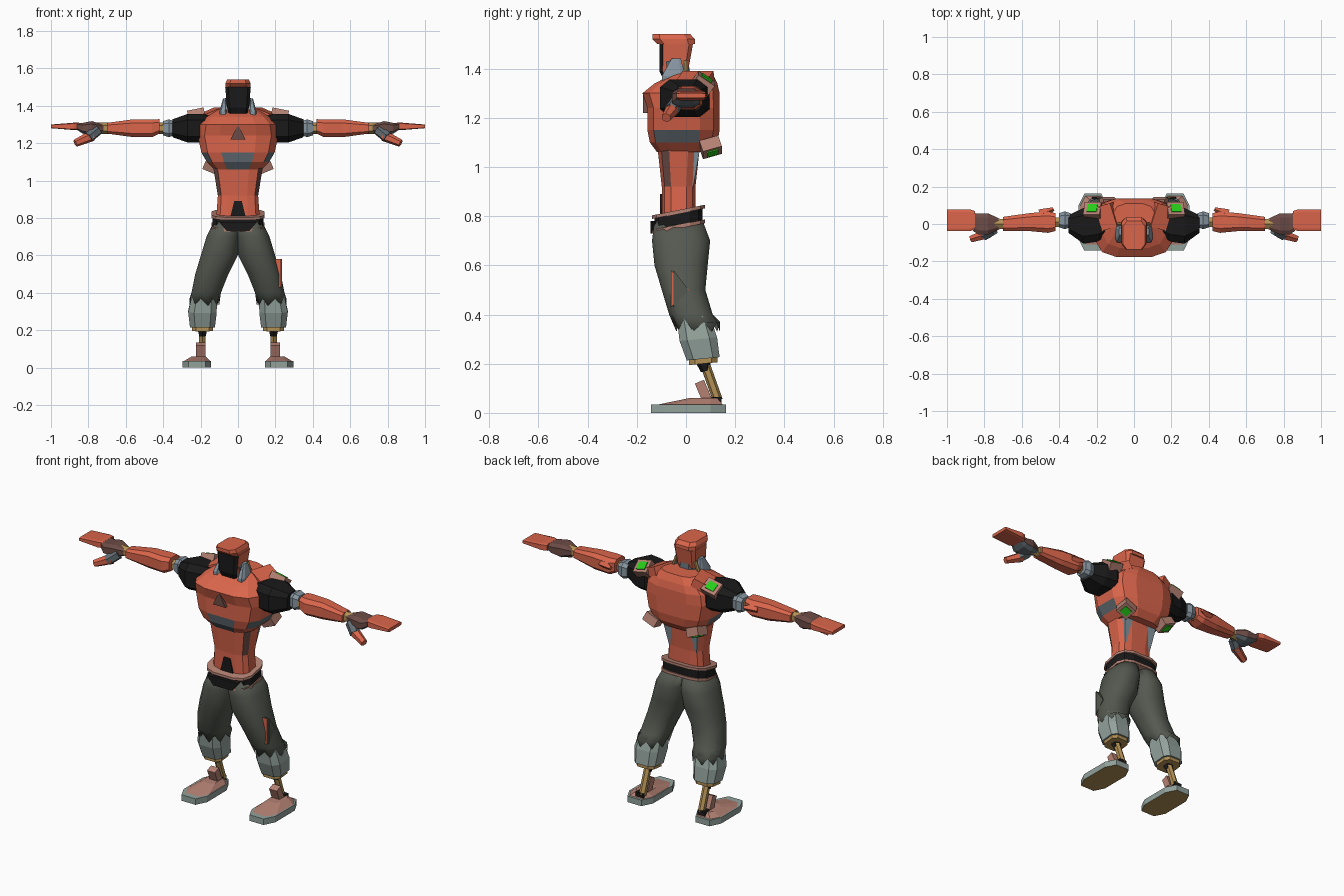
import bpy
import bmesh
from math import sin, cos, pi, copysign
from mathutils import Vector, Matrix, Euler

default_cube = bpy.data.objects.get("Cube")
if default_cube:
    bpy.data.objects.remove(default_cube, do_unlink=True)

PALETTE = {
    "coral": (.7, .13, .07), "black": (.01, .01, .01), "slate": (.12, .15, .17),
    "steel": (.24, .3, .35), "rose": (.46, .22, .17), "dark_rose": (.15, .07, .06),
    "green": (.02, .6, .01), "tan": (.45, .28, .09), "olive": (.09, .1, .08),
    "cloth_grey": (.29, .36, .33),
}
COLOURS = list(PALETTE)
MATERIALS = []
for label, rgb in PALETTE.items():
    material = bpy.data.materials.new(label)
    material.use_nodes = True
    material.diffuse_color = (*rgb, 1)
    shader = material.node_tree.nodes["Principled BSDF"]
    shader.inputs["Base Color"].default_value = (*rgb, 1)
    shader.inputs["Roughness"].default_value = .8
    MATERIALS.append(material)


def finish(bm, name, colour, mirror=False, rule=None, smooth=False):
    """Colour the faces, make the object and mirror it across x if asked."""
    bmesh.ops.recalc_face_normals(bm, faces=bm.faces)
    bm.normal_update()
    for face in bm.faces:
        pick = rule(face.calc_center_median(), face.normal) if rule else None
        face.material_index = COLOURS.index(pick or colour)
        face.smooth = smooth
    mesh = bpy.data.meshes.new(name)
    bm.to_mesh(mesh)
    bm.free()
    for material in MATERIALS:
        mesh.materials.append(material)
    part = bpy.data.objects.new(name, mesh)
    bpy.context.collection.objects.link(part)
    if mirror:
        part.modifiers.new("mirror", "MIRROR")


def bridge(bm, rings):
    """Join neighbouring rings of vertices and cap both ends."""
    count = len(rings[0])
    for low, high in zip(rings, rings[1:]):
        for i in range(count):
            j = (i + 1) % count
            bm.faces.new((low[i], low[j], high[j], high[i]))
    bm.faces.new(rings[0])
    bm.faces.new(rings[-1])


def loft(name, colour, rings, axis="z", sides=8, power=.6, tilt=0, jag=0, **options):
    """Skin rounded-box sections: position, two centres, two radii."""
    bm = bmesh.new()
    loops = []
    for ring in rings:
        position, centre_a, centre_b, radius_a, radius_b = ring
        loop = []
        for i in range(sides):
            angle = (i + .5) * 2 * pi / sides
            u, v = (copysign(abs(t) ** power, t) for t in (sin(angle), cos(angle)))
            a, b = centre_a + radius_a * u, centre_b + radius_b * v
            ragged = jag * (i % 2) if ring is rings[-1] else 0
            along = position + tilt * radius_b * v + ragged
            loop.append(bm.verts.new((a, b, along) if axis == "z" else (along, a, b)))
        loops.append(loop)
    bridge(bm, loops)
    finish(bm, name, colour, **options)


def beam(name, colour, start, end, thick, thin, sides=6):
    """Mirrored pair of tapered rods between two points."""
    bm = bmesh.new()
    start, end = Vector(start), Vector(end)
    turn = (end - start).to_track_quat("Z", "Y").to_matrix().to_4x4()
    bmesh.ops.create_cone(bm, cap_ends=True, segments=sides, radius1=thick, radius2=thin,
                          depth=(end - start).length,
                          matrix=Matrix.Translation((start + end) / 2) @ turn)
    finish(bm, name, colour, mirror=True)


def box(name, colour, centre, size, turn):
    """Mirrored pair of turned boxes."""
    bm = bmesh.new()
    matrix = Matrix.LocRotScale(Vector(centre), Euler(turn), Vector(size))
    bmesh.ops.create_cube(bm, size=1, matrix=matrix)
    finish(bm, name, colour, mirror=True)


def vent(name, centre, size, turn, facing):
    """Mirrored pair of rose boxes with a thin green light on one face."""
    box(name, "rose", centre, size, turn)
    offset = Vector((0, 0, facing * size[2] / 2))
    offset.rotate(Euler(turn))
    light = (size[0] * .6, size[1] * .6, .01)
    box(name + "_light", "green", Vector(centre) + offset, light, turn)


def prism(name, colour, outline, axis, start, end):
    """Extrude a flat outline along x or y."""
    bm = bmesh.new()
    place = (lambda p, d: (d, *p)) if axis == "x" else (lambda p, d: (p[0], d, p[1]))
    bridge(bm, [[bm.verts.new(place(p, d)) for p in outline] for d in (start, end)])
    finish(bm, name, colour)


def badge(name, colour, bottom, top, low_width, top_width, start, end):
    """Symmetric trapezium plate on the front."""
    outline = [(-low_width, bottom), (low_width, bottom), (top_width, top), (-top_width, top)]
    prism(name, colour, outline, "y", start, end)


# Torso
def chest_rule(c, n):
    across = abs(c.x)
    if 1.09 < c.z < 1.16 and c.y < .08 and (across < .08 or across > .16):
        return "slate"
    if c.z < 1.09 and c.y < -.05 and across < .05:
        return "slate"


def waist_rule(c, n):
    if c.z > .9 and abs(c.x) > .09 and c.y < -.05:
        return "dark_rose"


loft("chest", "coral", [
    (1.06, 0, -.01, .13, .11), (1.1, 0, -.01, .17, .14), (1.15, 0, -.01, .2, .15),
    (1.24, 0, -.01, .22, .15), (1.3, 0, -.02, .21, .16), (1.34, 0, 0, .17, .13),
    (1.38, 0, .03, .11, .08)], sides=12, rule=chest_rule)
badge("chest_emblem", "dark_rose", 1.22, 1.29, .04, .005, -.175, -.15)
loft("waist", "coral", [
    (.78, 0, -.03, .12, .07), (.92, 0, -.03, .11, .07), (1.1, 0, -.03, .14, .09)],
    sides=12, rule=waist_rule)
badge("abdomen_panel", "black", .81, .89, .04, .02, -.105, -.08)
loft("back_fins", "steel", [(1.06, .08, .03, .04, .03), (.91, .08, .02, .01, .01)],
     sides=4, mirror=True)
vent("back_vents", (.14, .1, 1.08), (.08, .08, .05), (.3, -.4, 0), -1)
box("collar_ridges", "coral", (.14, .04, 1.35), (.09, .13, .05), (0, .4, -.3))

# Neck and head
loft("neck", "slate", [(1.33, 0, -.03, .06, .06), (1.43, 0, -.03, .04, .04)])
loft("neck_guards", "steel", [(1.31, .07, -.05, .03, .05), (1.37, .08, -.05, .02, .05),
                              (1.44, .07, -.04, .01, .02)], mirror=True)
beam("neck_cables", "tan", (.09, 0, 1.35), (.06, 0, 1.43), .01, .01)


def head_rule(c, n):
    if n.y < -.6 and c.z < 1.5:
        return "black"
    if c.z < 1.42 and abs(n.x) > .6:
        return "steel"


loft("head", "coral", [
    (1.35, 0, -.05, .05, .04), (1.39, 0, -.05, .06, .06), (1.5, 0, -.04, .07, .07)],
    power=.3, rule=head_rule)
loft("cap", "coral", [(1.5, 0, -.04, .07, .08), (1.52, 0, -.05, .07, .09),
                      (1.54, 0, -.06, .06, .08)], power=.5)
box("ear_plates", "slate", (.06, -.05, 1.42), (.02, .06, .03), (.2, 0, 0))

# Arms
loft("shoulders", "black", [
    (.15, 0, 1.28, .07, .07), (.2, 0, 1.28, .1, .08), (.27, -.01, 1.28, .1, .08),
    (.35, 0, 1.28, .05, .05)], axis="x", mirror=True)
vent("shoulder_vents", (.22, .07, 1.34), (.09, .08, .05), (-.6, .2, 0), 1)
loft("elbows", "steel", [(.34, .02, 1.28, .04, .04), (.37, .02, 1.28, .05, .05),
                         (.4, .02, 1.28, .04, .04)], axis="x", mirror=True)
beam("elbow_rods", "tan", (.38, .01, 1.28), (.45, .01, 1.28), .03, .03)
loft("forearms", "coral", [
    (.42, .01, 1.29, .05, .04), (.46, .01, 1.28, .06, .05), (.56, .01, 1.28, .05, .05),
    (.7, 0, 1.28, .04, .03)], axis="x", mirror=True)
beam("elbow_spikes", "coral", (.5, .05, 1.29), (.43, .08, 1.29), .03, .01, sides=4)
beam("wrists", "tan", (.69, 0, 1.28), (.75, 0, 1.28), .03, .03)
loft("hands", "dark_rose", [
    (.72, 0, 1.28, .03, .02), (.78, 0, 1.28, .06, .04), (.83, 0, 1.28, .06, .03),
    (.86, .01, 1.29, .05, .02)],
    axis="x", mirror=True, rule=lambda c, n: "slate" if n.z < -.5 else None)
loft("fingers", "coral", [(.85, .02, 1.29, .05, .02), (.88, .02, 1.29, .06, .02),
                          (1, .02, 1.29, .06, .01)], axis="x", power=.3, mirror=True)
beam("thumb_bases", "slate", (.75, -.03, 1.27), (.8, -.06, 1.23), .03, .03)
beam("thumbs", "coral", (.78, -.05, 1.24), (.87, -.08, 1.2), .03, .02)

# Belt
loft("belt", "black", [(z, 0, -.03, .14, .1) for z in (.76, .82)], sides=12, tilt=.2)
for edge, height in (("lower", .75), ("upper", .81)):
    loft(edge + "_belt_trim", "rose",
         [(z, 0, -.03, .145, .11) for z in (height, height + .015)], sides=12, tilt=.2)
badge("belt_front", "black", .73, .78, .06, .1, -.145, -.12)

# Trousers, with a torn flap on the left thigh
loft("trousers", "olive", [
    (.78, .06, -.03, .07, .1), (.7, .08, -.02, .09, .12), (.6, .1, -.02, .1, .11),
    (.5, .14, -.01, .09, .09), (.4, .17, .02, .08, .09), (.33, .18, .05, .08, .09)],
    sides=16, power=.85, jag=.04, mirror=True, smooth=True)
tear = [(-.05, .58), (.01, .5), (-.05, .43)]
prism("tear_edge", "coral", [(y * 1.2, z) for y, z in tear], "x", .17, .23)
prism("torn_flap", "olive", tear, "x", .17, .235)

# Lower legs
loft("cuffs", "cloth_grey", [(.39, .18, .03, .07, .07), (.3, .19, .05, .08, .08),
                             (.22, .19, .07, .07, .07)], tilt=.1, mirror=True)
loft("cuff_rings", "tan", [(z, .19, .07, .06, .06) for z in (.2, .24)], tilt=.1, mirror=True)
beam("knee_joints", "black", (.19, .07, .21), (.19, .08, .17), .03, .02)
beam("shins", "tan", (.19, .08, .19), (.19, .13, .05), .02, .02)

# Feet
loft("soles", "cloth_grey", [(z, .22, .01, .08, .16) for z in (0, .035)],
     mirror=True, rule=lambda c, n: "tan" if n.z < -.5 else None)
loft("shoe_tops", "rose", [(.03, .22, .01, .08, .15), (.06, .21, .07, .04, .06)], mirror=True)
box("ankles", "rose", (.2, .07, .09), (.05, .04, .08), (.4, 0, 0))
box("heel_joints", "black", (.2, .12, .05), (.05, .05, .03), (0, 0, 0))
